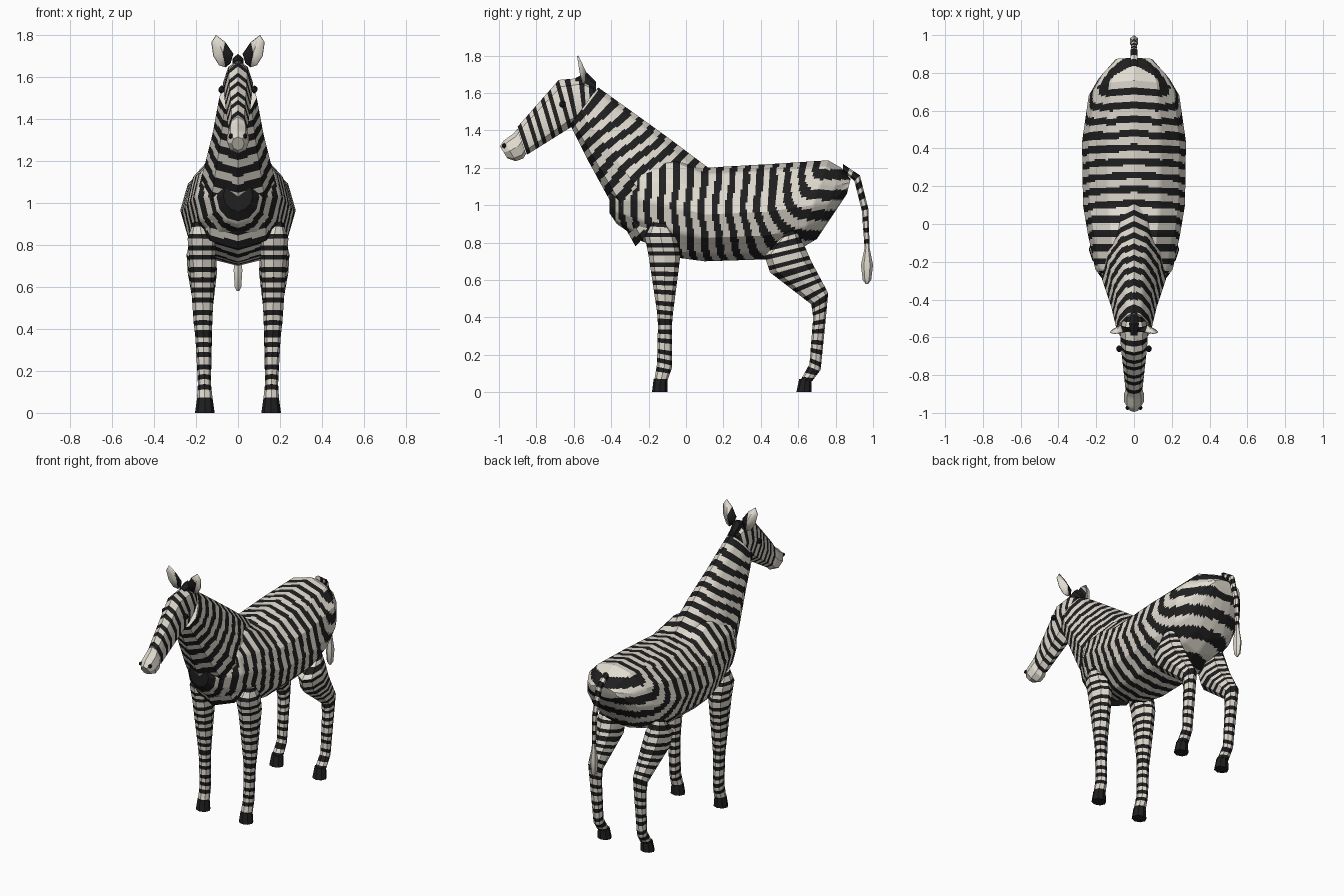
import bpy, bmesh, math
from mathutils import Vector

cube = bpy.data.objects.get("Cube")
if cube:
    bpy.data.objects.remove(cube, do_unlink=True)


def material(name, rgb):
    m = bpy.data.materials.new(name)
    m.use_nodes = True
    m.diffuse_color = (*rgb, 1)
    bsdf = m.node_tree.nodes["Principled BSDF"]
    bsdf.inputs["Base Color"].default_value = (*rgb, 1)
    bsdf.inputs["Roughness"].default_value = 0.9
    return m


PALE, DARK = 0, 1
COATS = [material("cream white", (0.76, 0.72, 0.64)),
         material("coat black", (0.014, 0.014, 0.014))]


def finish(name, bm):
    mesh = bpy.data.meshes.new(name)
    bm.to_mesh(mesh)
    bm.free()
    for m in COATS:
        mesh.materials.append(m)
    ob = bpy.data.objects.new(name, mesh)
    bpy.context.collection.objects.link(ob)
    bpy.ops.object.select_all(action='DESELECT')
    ob.select_set(True)
    bpy.context.view_layer.objects.active = ob
    bpy.ops.object.shade_smooth_by_angle(angle=math.radians(30))
    return ob


def loft(name, stations, colour, sides=8, split=1, step=0.0125, taper=0.0, side=1):
    """Skin rings given as (front y, z, back y, z, half width, centre x)."""
    rings, s = [], 0.0
    for a, b in zip(stations, stations[1:]):
        a, b = Vector(a), Vector(b)
        d = (b - a)
        length = math.hypot(d[0] + d[2], d[1] + d[3]) / 2
        n = max(1, math.ceil(length / step))
        rings += [(a.lerp(b, i / n), s + length * i / n) for i in range(n)]
        s += length
    rings.append((Vector(stations[-1]), s))

    corners = [2 * math.pi * i / sides for i in range(sides)]
    unit = [Vector((math.sin(t) * (1 - taper * math.cos(t)), math.cos(t))) for t in corners]
    section = [unit[i].lerp(unit[(i + 1) % sides], k / split)
               for i in range(sides) for k in range(split)]
    bm = bmesh.new()
    loops = []
    for (ty, tz, by, bz, w, cx), _ in rings:
        loops.append([bm.verts.new((side * (cx + w * u.x),
                                    (ty + by) / 2 + u.y * (ty - by) / 2,
                                    (tz + bz) / 2 + u.y * (tz - bz) / 2)) for u in section])
    count = len(section)
    for i in range(len(loops) - 1):
        mid = (rings[i][1] + rings[i + 1][1]) / 2
        for j in range(count):
            k = (j + 1) % count
            f = bm.faces.new((loops[i][j], loops[i][k], loops[i + 1][k], loops[i + 1][j]))
            f.material_index = colour(f.calc_center_median(), mid)
    for loop, end in ((loops[0], 0.0), (loops[-1], s)):
        f = bm.faces.new(loop)
        f.material_index = colour(f.calc_center_median(), end)
    bmesh.ops.recalc_face_normals(bm, faces=bm.faces)
    return finish(name, bm)


def bands(period, share=0.5, start=0.0):
    return lambda c, s: DARK if s > start and ((s - start) / period) % 1 < share else PALE


def dark(c, s):
    return DARK


def pale(c, s):
    return PALE


def body_stripes(c, s):
    # Upright bands on the barrel that turn level around the rump
    if c.y < -0.375:
        return DARK
    ahead = max(0, 0.76 - c.y - 0.12 * abs(c.x)) + 0.006 * math.sin(c.z * 24)
    below = max(0, 1.24 - c.z) * 0.68
    field = (max(ahead, 0) ** 4 + below ** 4) ** 0.25
    return DARK if (field / 0.074 + 0.55) % 1 < 0.5 else PALE


def neck_stripes(c, s):
    bend = 0.012 * math.sin(c.z * 14 + c.y * 9)
    return DARK if ((s + bend) / 0.076) % 1 < 0.52 else PALE


# Barrel
loft("body", [
    (-0.41, 1.11, -0.41, 0.96, 0.07, 0),
    (-0.37, 1.15, -0.37, 0.90, 0.11, 0),
    (-0.24, 1.25, -0.24, 0.81, 0.205, 0),
    (-0.05, 1.26, -0.05, 0.72, 0.245, 0),
    (0.10, 1.20, 0.10, 0.70, 0.27, 0),
    (0.45, 1.22, 0.42, 0.71, 0.275, 0),
    (0.76, 1.24, 0.60, 0.76, 0.24, 0),
    (0.83, 1.20, 0.70, 0.82, 0.19, 0),
    (0.88, 1.14, 0.86, 1.06, 0.10, 0)],
    body_stripes, sides=12, split=7, step=0.01)

# Neck, narrow along the crest
loft("neck", [
    (-0.47, 1.63, -0.62, 1.43, 0.085, 0),
    (-0.26, 1.48, -0.53, 1.25, 0.115, 0),
    (-0.08, 1.35, -0.41, 1.03, 0.16, 0),
    (0.12, 1.20, -0.27, 0.78, 0.18, 0)],
    neck_stripes, sides=10, split=4, step=0.01, taper=0.35)

# Head and pale muzzle
loft("head", [
    (-0.90, 1.42, -0.85, 1.27, 0.045, 0),
    (-0.68, 1.67, -0.61, 1.42, 0.07, 0),
    (-0.56, 1.68, -0.54, 1.46, 0.072, 0),
    (-0.49, 1.64, -0.50, 1.50, 0.055, 0)],
    bands(0.055), taper=0.12)
loft("muzzle", [
    (-0.995, 1.315, -0.955, 1.25, 0.03, 0),
    (-0.975, 1.345, -0.91, 1.235, 0.052, 0),
    (-0.92, 1.385, -0.87, 1.25, 0.052, 0),
    (-0.90, 1.41, -0.855, 1.275, 0.044, 0)], pale)
loft("forelock", [
    (-0.59, 1.68, -0.59, 1.66, 0.02, 0),
    (-0.53, 1.71, -0.53, 1.62, 0.03, 0),
    (-0.48, 1.66, -0.48, 1.58, 0.02, 0)], dark, sides=6, step=1)

# Tail and its tuft
loft("tail", [
    (0.84, 1.22, 0.84, 1.18, 0.02, 0),
    (0.93, 1.16, 0.90, 1.13, 0.02, 0),
    (0.975, 0.98, 0.94, 0.97, 0.016, 0),
    (0.982, 0.77, 0.955, 0.77, 0.012, 0)], bands(0.06), sides=6)
loft("tail_tuft", [
    (0.98, 0.78, 0.957, 0.78, 0.012, 0),
    (1.0, 0.68, 0.935, 0.68, 0.024, 0),
    (0.99, 0.60, 0.945, 0.60, 0.018, 0),
    (0.975, 0.58, 0.96, 0.58, 0.006, 0)], pale, sides=6, step=1)


def bead(name, centre, size):
    bm = bmesh.new()
    bmesh.ops.create_icosphere(bm, subdivisions=1, radius=1)
    for v in bm.verts:
        v.co = Vector(centre) + Vector(a * b for a, b in zip(v.co, size))
    for f in bm.faces:
        f.material_index = DARK
    finish(name, bm)


def ear(name, side):
    # Cupped leaf: dark inner half, pale outer half
    base, tip, fold = (0.06, -0.54, 1.645), (0.105, -0.575, 1.80), (0.072, -0.535, 1.715)
    inner = [(0.035, -0.55, 1.665), (0.022, -0.56, 1.71), (0.06, -0.57, 1.765)]
    outer = [(0.127, -0.57, 1.765), (0.118, -0.56, 1.70), (0.09, -0.55, 1.655)]
    rim = [base] + inner + [tip] + outer
    bm = bmesh.new()
    vs = [bm.verts.new((side * x, y, z)) for x, y, z in rim]
    mid = bm.verts.new((side * fold[0], fold[1], fold[2]))
    for i in range(len(vs)):
        f = bm.faces.new((vs[i], vs[(i + 1) % len(vs)], mid))
        f.material_index = DARK if i < 3 else PALE
    bmesh.ops.recalc_face_normals(bm, faces=bm.faces)
    ob = finish(name, bm)
    ob.modifiers.new("thickness", 'SOLIDIFY').thickness = 0.008


# Paired parts
for side, tag in ((1, "left"), (-1, "right")):
    loft(f"{tag}_front_leg", [
        (-0.18, 0.91, -0.10, 0.90, 0.03, 0.185),
        (-0.22, 0.83, -0.05, 0.83, 0.07, 0.17),
        (-0.20, 0.73, -0.03, 0.73, 0.062, 0.17),
        (-0.155, 0.43, -0.07, 0.42, 0.044, 0.167),
        (-0.15, 0.36, -0.075, 0.36, 0.038, 0.165),
        (-0.155, 0.15, -0.075, 0.13, 0.031, 0.16),
        (-0.17, 0.06, -0.10, 0.06, 0.038, 0.158)],
        bands(0.052), side=side)
    loft(f"{tag}_front_hoof", [
        (-0.173, 0.07, -0.10, 0.07, 0.037, 0.158),
        (-0.182, 0, -0.10, 0, 0.047, 0.158)], dark, step=1, side=side)
    loft(f"{tag}_hind_leg", [
        (0.53, 0.85, 0.585, 0.87, 0.03, 0.19),
        (0.42, 0.73, 0.635, 0.78, 0.07, 0.175),
        (0.45, 0.64, 0.67, 0.70, 0.07, 0.17),
        (0.67, 0.47, 0.76, 0.53, 0.045, 0.165),
        (0.68, 0.40, 0.75, 0.42, 0.04, 0.163),
        (0.66, 0.15, 0.72, 0.12, 0.031, 0.16),
        (0.61, 0.06, 0.675, 0.06, 0.038, 0.158)],
        bands(0.054), side=side)
    loft(f"{tag}_hind_hoof", [
        (0.605, 0.07, 0.672, 0.07, 0.037, 0.158),
        (0.59, 0, 0.67, 0, 0.047, 0.158)], dark, step=1, side=side)
    bead(f"{tag}_eye", (side * 0.078, -0.66, 1.54), (0.018, 0.02, 0.02))
    bead(f"{tag}_nostril", (side * 0.034, -0.972, 1.318), (0.012, 0.014, 0.014))
    ear(f"{tag}_ear", side)
